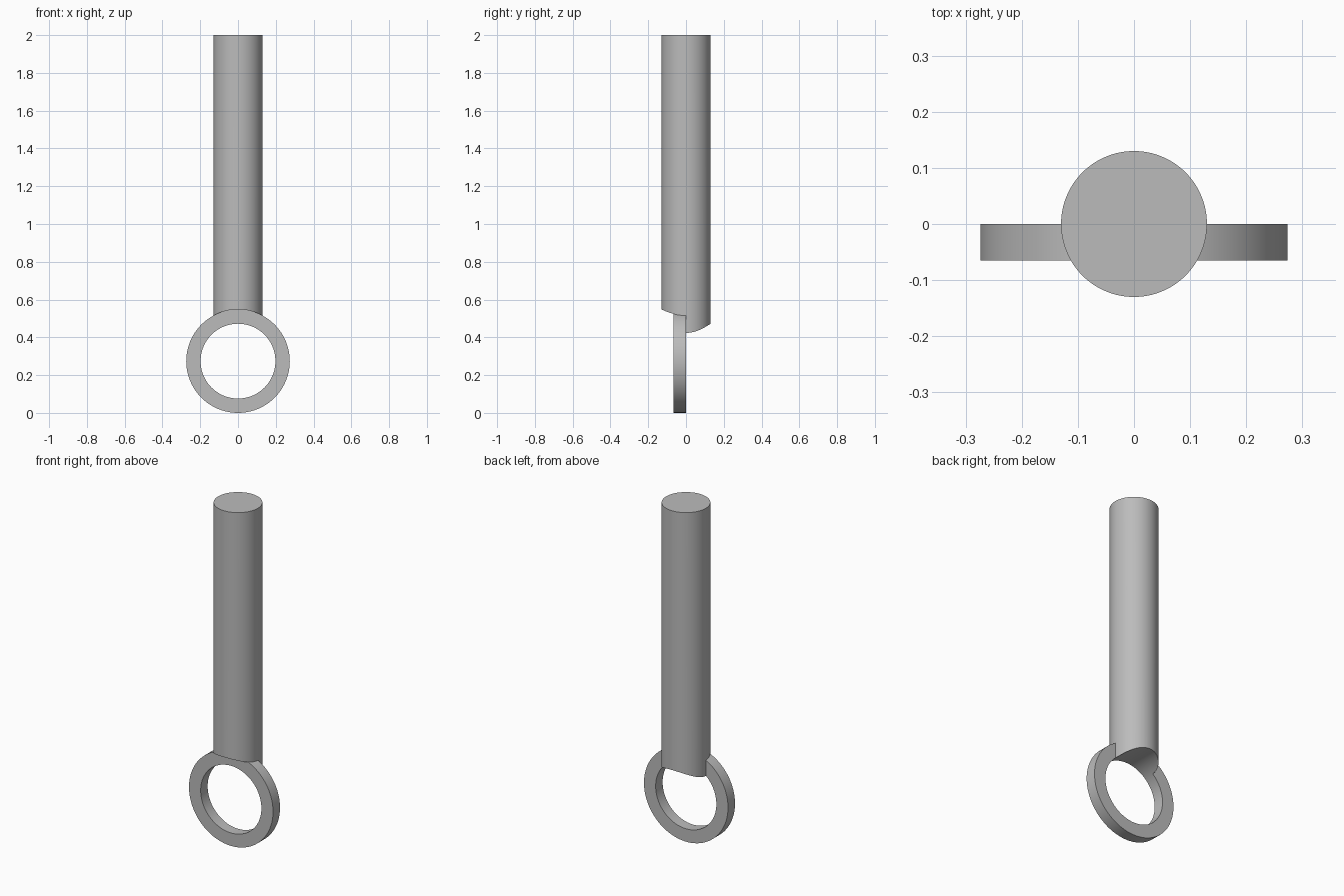
import bpy, bmesh, math
from mathutils import Matrix

cube = bpy.data.objects.get("Cube")
if cube:
    bpy.data.objects.remove(cube, do_unlink=True)

OUTER, INNER, ROD = 0.274, 0.198, 0.13
CENTRE_Z = OUTER
SEGMENTS = 128

steel = bpy.data.materials.new("grey_steel")
steel.use_nodes = True
colour = (0.5, 0.5, 0.5, 1)
steel.diffuse_color = colour
steel.node_tree.nodes["Principled BSDF"].inputs["Base Color"].default_value = colour


def cylinder(name, radius, start, end, along_y=False):
    """Capped cylinder along z, or along y at the height of the eye centre."""
    bm = bmesh.new()
    place = Matrix.Translation((0, 0, (start + end) / 2))
    if along_y:
        place = (Matrix.Translation((0, (start + end) / 2, CENTRE_Z))
                 @ Matrix.Rotation(math.pi / 2, 4, "X"))
    bmesh.ops.create_cone(bm, cap_ends=True, segments=SEGMENTS, radius1=radius,
                          radius2=radius, depth=end - start, matrix=place)
    mesh = bpy.data.meshes.new(name)
    bm.to_mesh(mesh)
    bm.free()
    mesh.materials.append(steel)
    obj = bpy.data.objects.new(name, mesh)
    bpy.context.collection.objects.link(obj)
    return obj


def cut(target, cutter):
    """Subtract the cutter, apply the result and delete the cutter."""
    cutter.hide_render = True
    mod = target.modifiers.new("cut", "BOOLEAN")
    mod.operation = "DIFFERENCE"
    mod.solver = "EXACT"
    mod.object = cutter
    bpy.ops.object.select_all(action="DESELECT")
    target.select_set(True)
    bpy.context.view_layer.objects.active = target
    bpy.ops.object.modifier_apply(modifier=mod.name)
    bpy.data.objects.remove(cutter, do_unlink=True)


# Flat ring whose back face lies on the rod axis
ring = cylinder("eye_ring", OUTER, -0.065, 0, along_y=True)
cut(ring, cylinder("ring_hole", INNER, -0.5, 0.5, along_y=True))

# Rod: front half sits on the ring rim, back half reaches down to the hole
rod = cylinder("rod", ROD, CENTRE_Z, 2)
cut(rod, cylinder("rim_cutter", OUTER, -0.5, 0, along_y=True))
cut(rod, cylinder("hole_cutter", INNER, -0.6, 0.6, along_y=True))

# Smooth round walls, crisp rims
for obj in (ring, rod):
    bpy.ops.object.select_all(action="DESELECT")
    obj.select_set(True)
    bpy.context.view_layer.objects.active = obj
    bpy.ops.object.shade_smooth_by_angle(angle=math.radians(30))
